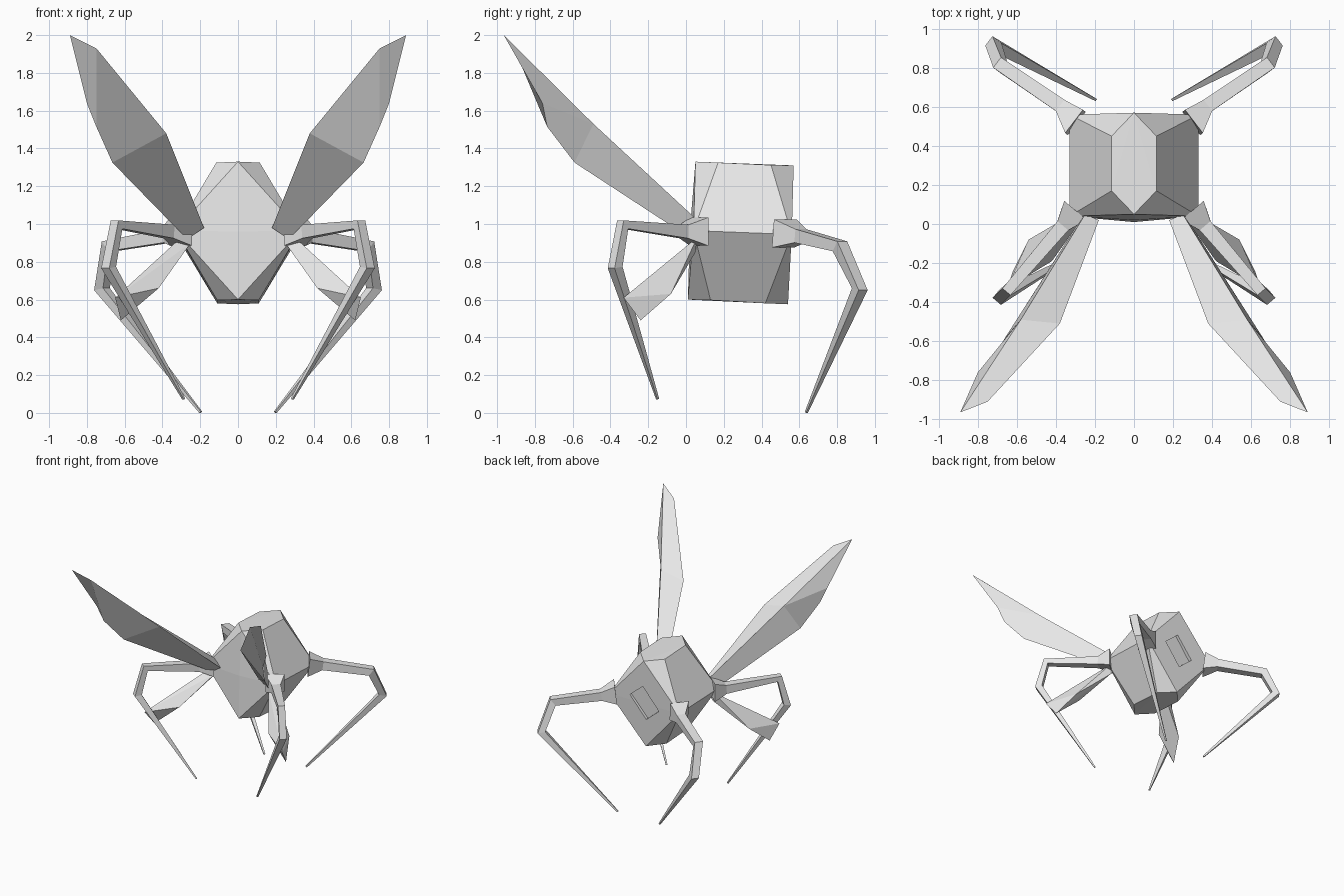
import bpy, bmesh, math
from mathutils import Vector

if "Cube" in bpy.data.objects:
    bpy.data.objects.remove(bpy.data.objects["Cube"])

grey = bpy.data.materials.new("light_grey")
grey.diffuse_color = (0.8, 0.8, 0.8, 1)
grey.use_nodes = True
grey.node_tree.nodes["Principled BSDF"].inputs["Base Color"].default_value = grey.diffuse_color


def make(name, verts, faces=None):
    """Flat-shaded mesh from faces, or the convex hull when no faces are given."""
    bm = bmesh.new()
    vs = [bm.verts.new(v) for v in verts]
    if faces:
        for f in faces:
            bm.faces.new([vs[i] for i in f])
    else:
        bmesh.ops.convex_hull(bm, input=vs)
        bmesh.ops.dissolve_limit(bm, angle_limit=0.02, verts=bm.verts[:], edges=bm.edges[:])
    bmesh.ops.recalc_face_normals(bm, faces=bm.faces[:])
    me = bpy.data.meshes.new(name)
    bm.to_mesh(me)
    bm.free()
    me.materials.append(grey)
    ob = bpy.data.objects.new(name, me)
    bpy.context.collection.objects.link(ob)
    return ob


def limb(name, path, side):
    """Four-sided tapered tube through (x, y, z, half width) points."""
    pts = [Vector((p[0] * side, p[1], p[2])) for p in path]
    flat = pts[2] - pts[0]
    n = Vector((flat.y, -flat.x, 0)).normalized()
    verts, faces = [], []
    for i, p in enumerate(pts):
        before = (p - pts[i - 1]).normalized() if i else Vector()
        after = (pts[i + 1] - p).normalized() if i < len(pts) - 1 else Vector()
        u = n.cross(before + after).normalized()
        r = path[i][3]
        verts += [p + r * (a * n + b * u) for a, b in ((-1, -1), (1, -1), (1, 1), (-1, 1))]
    for i in range(len(pts) - 1):
        for k in range(4):
            j = (k + 1) % 4
            faces.append((4 * i + k, 4 * i + j, 4 * i + 4 + j, 4 * i + 4 + k))
    m = len(verts)
    faces += [(3, 2, 1, 0), (m - 4, m - 3, m - 2, m - 1)]
    make(name, verts, faces)


# Body: pointed hexagons above and below four wide corners
body_pts = [(0, .05, 1.33), (0, .57, 1.31), (0, .01, .60), (0, .54, .575), (0, .02, .96)]
for s in (-1, 1):
    body_pts += [(s * .115, .17, 1.325), (s * .115, .45, 1.312),
                 (s * .33, .04, .965), (s * .33, .56, .945),
                 (s * .11, .13, .597), (s * .11, .42, .58)]
body = make("body", body_pts)

# Shallow slanted recess in the back of the body
cutter = make("recess_cutter", [(x, y, z) for x in (-.08, .08) for y in (-.02, .03) for z in (-.115, .115)])
cutter.location = (0, .555, .95)
cutter.rotation_euler = (math.radians(-3), math.radians(40), 0)
cutter.hide_render = True
cutter.hide_viewport = True
cut = body.modifiers.new("recess", 'BOOLEAN')
cut.operation = 'DIFFERENCE'
cut.object = cutter

for side, label in ((-1, "left"), (1, "right")):
    # Legs
    limb("back_leg_" + label, [(.30, .52, .95, .075), (.375, .605, .937, .036), (.685, .815, .882, .033),
                               (.72, .92, .655, .03), (.197, .637, .003, .006)], side)
    limb("front_leg_" + label, [(.30, .07, .96, .075), (.365, -.01, .96, .036), (.643, -.335, .997, .027),
                                (.685, -.375, .77, .028), (.287, -.15, .073, .006)], side)
    # Short blade below the front leg
    make("front_claw_" + label, [(side * x, y, z) for x, y, z in (
        (.30, .06, .93), (.25, .05, .90), (.29, .05, .85),
        (.54, -.08, .63), (.42, -.19, .66), (.65, -.33, .61), (.62, -.24, .49))])
    # Wing: folded front sheet with a ridge along the back
    make("wing_" + label, [(side * x, y, z) for x, y, z in (
        (.18, .02, .98), (.27, .03, .92), (.25, .05, 1.03),
        (.38, -.51, 1.48), (.665, -.59, 1.325), (.58, -.49, 1.53),
        (.75, -.91, 1.93), (.75, -.735, 1.515), (.80, -.76, 1.64), (.89, -.965, 2.0))],
        [(0, 1, 4, 3), (3, 4, 7, 6), (6, 7, 8, 9), (0, 3, 5, 2), (2, 5, 4, 1),
         (3, 6, 9, 5), (5, 9, 8), (5, 8, 7, 4), (0, 2, 1)])
